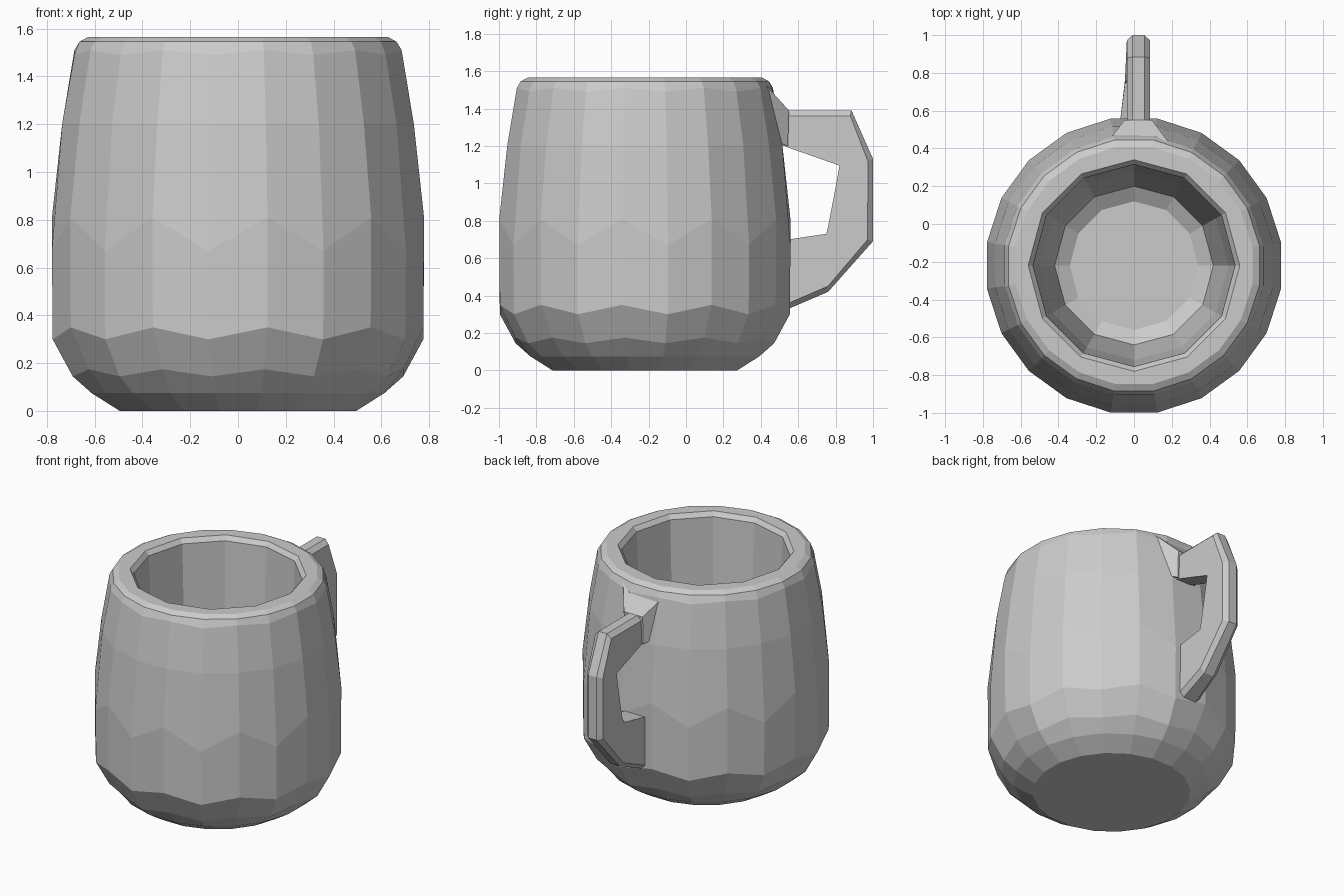
import bpy, bmesh, math

cube = bpy.data.objects.get("Cube")
if cube:
    bpy.data.objects.remove(cube, do_unlink=True)

# Single clay colour
clay = bpy.data.materials.new("grey clay")
clay.use_nodes = True
GREY = (0.6, 0.6, 0.6, 1)
clay.diffuse_color = GREY
clay.node_tree.nodes["Principled BSDF"].inputs["Base Color"].default_value = GREY

CENTRE_Y = -0.22


def finish(bm, name):
    bmesh.ops.recalc_face_normals(bm, faces=bm.faces)
    mesh = bpy.data.meshes.new(name)
    bm.to_mesh(mesh)
    bm.free()
    mesh.materials.append(clay)
    obj = bpy.data.objects.new(name, mesh)
    bpy.context.collection.objects.link(obj)
    return obj


def ring(bm, r, z, sides, turn, wave=0):
    """Ring of vertices; wave lifts and drops every other one."""
    verts = []
    for i in range(sides):
        a = math.tau * (i + turn) / sides
        dz = wave if i % 2 else -wave
        verts.append(bm.verts.new((r * math.cos(a), CENTRE_Y + r * math.sin(a), z + dz)))
    return verts


def skin(bm, rings):
    for a, b in zip(rings, rings[1:]):
        n = len(a)
        for i in range(n):
            j = (i + 1) % n
            bm.faces.new((a[i], a[j], b[j], b[i]))


def loop_edges(bm, verts):
    return [bm.edges.get((verts[i - 1], verts[i])) for i in range(len(verts))]


# Mug body: radius, height, wave of each outer ring, base to rim
OUTER = [(0.50, 0, 0), (0.62, 0.075, 0), (0.70, 0.16, 0.015), (0.785, 0.325, 0.025),
         (0.788, 0.74, 0.07), (0.745, 1.2, 0), (0.693, 1.5, 0.01),
         (0.672, 1.545, 0), (0.635, 1.565, 0)]
# Hollow: rim to floor
INNER = [(0.56, 1.565), (0.535, 1.535), (0.50, 0.75), (0.42, 0.25), (0.34, 0.2)]

bm = bmesh.new()
outer = [ring(bm, r, z, 20, 0.5, w) for r, z, w in OUTER]
inner = [ring(bm, r, z, 12, 0) for r, z in INNER]
skin(bm, outer)
skin(bm, inner)
bm.faces.new(outer[0])
bm.faces.new(inner[-1])
bmesh.ops.triangle_fill(bm, use_beauty=True,
                        edges=loop_edges(bm, outer[-1]) + loop_edges(bm, inner[0]))
finish(bm, "mug_body")

# Handle: outer and inner point (y, z) of each section, with left-out flare at the foot
SECTIONS = [((0.47, 1.40), (0.47, 1.22), 0), ((0.55, 1.39), (0.55, 1.19), 0),
            ((0.885, 1.39), (0.82, 1.095), 0), ((1.0, 1.13), (0.815, 1.06), 0),
            ((1.0, 0.69), (0.76, 0.77), 0), ((0.76, 0.42), (0.75, 0.73), 0.01),
            ((0.55, 0.33), (0.55, 0.70), 0.035), ((0.46, 0.30), (0.46, 0.69), 0.04)]
X0, X1, CHAMFER = -0.038, 0.085, 0.03

bm = bmesh.new()
loops = []
for (oy, oz), (iy, iz), flare in SECTIONS:
    t = CHAMFER / math.hypot(iy - oy, iz - oz)
    cy, cz = oy + (iy - oy) * t, oz + (iz - oz) * t
    left = X0 - flare
    points = [(left + CHAMFER, oy, oz), (X1 - CHAMFER, oy, oz), (X1, cy, cz),
              (X1, iy, iz), (left, iy, iz), (left, cy, cz)]
    loops.append([bm.verts.new(p) for p in points])
skin(bm, loops)
bm.faces.new(loops[0])
bm.faces.new(loops[-1])
finish(bm, "handle")

# Web that blends the top of the handle into the rim
bm = bmesh.new()
for p in [(-0.16, 0.41, 1.545), (0.2, 0.41, 1.545), (-0.05, 0.55, 1.39), (0.095, 0.55, 1.39),
          (-0.05, 0.545, 1.2), (0.095, 0.545, 1.2), (-0.16, 0.4, 1.25), (0.2, 0.4, 1.25)]:
    bm.verts.new(p)
bmesh.ops.convex_hull(bm, input=bm.verts)
finish(bm, "handle_web")
